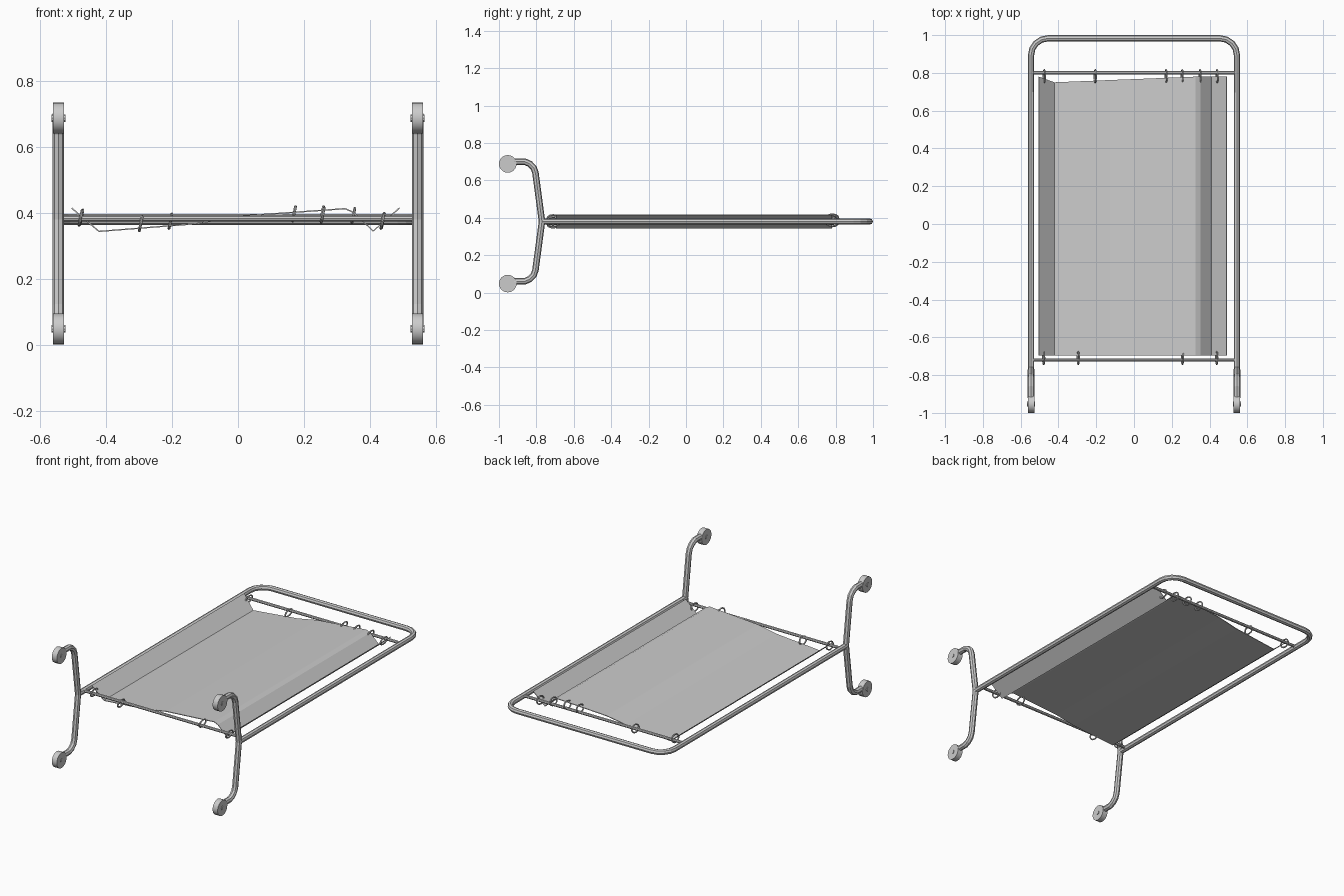
import bpy, bmesh
from math import sin, cos, pi, radians
from mathutils import Matrix

if "Cube" in bpy.data.objects:
    bpy.data.objects.remove(bpy.data.objects["Cube"])

Z = 0.38      # height of the frame plane
X = 0.545     # half width between side rails


def finish(obj):
    bpy.ops.object.select_all(action='DESELECT')
    obj.select_set(True)
    bpy.context.view_layer.objects.active = obj
    return obj


def tube(name, pts, r, cyclic=False, res=2):
    cu = bpy.data.curves.new(name, 'CURVE')
    cu.dimensions = '3D'
    cu.bevel_depth, cu.bevel_resolution, cu.use_fill_caps = r, res, True
    sp = cu.splines.new('POLY')
    sp.points.add(len(pts) - 1)
    for p, co in zip(sp.points, pts):
        p.co = (*co, 1)
    sp.use_cyclic_u = cyclic
    sp.use_smooth = False
    obj = bpy.data.objects.new(name, cu)
    bpy.context.collection.objects.link(obj)
    finish(obj)
    bpy.ops.object.convert(target='MESH')
    return obj


def disc(name, loc, r, depth, sides):
    bpy.ops.mesh.primitive_cylinder_add(vertices=sides, radius=r, depth=depth,
                                        location=loc, rotation=(0, pi / 2, 0))
    bpy.context.object.name = name
    bpy.ops.object.shade_smooth_by_angle(angle=radians(30))


# Bent U-shaped main frame
right = [(X, -0.77, Z)]
for i in range(5):
    a = i / 4 * pi / 2
    right.append((X - 0.09 + 0.09 * cos(a), 0.893 + 0.09 * sin(a), Z))
tube("main_frame", right + [(-x, y, z) for x, y, z in reversed(right)], 0.0165)

# Cross rods
for name, y in (("back_rod", 0.80), ("front_rod", -0.72)):
    tube(name, [(-X, y, Z + 0.003), (X, y, Z + 0.003)], 0.009)

# Bent feet with wheels at both ends
half = [(-0.92, 0.32), (-0.862, 0.32), (-0.835, 0.308), (-0.815, 0.288),
        (-0.805, 0.26)]
for side, s in (("left", -1), ("right", 1)):
    path = [(y, Z + h) for y, h in half] + [(-0.77, Z)] + \
           [(y, Z - h) for y, h in reversed(half)]
    tube(side + "_foot", [(s * X, y, z) for y, z in path], 0.0175)
    for end, z in (("upper", 0.688), ("lower", 0.048)):
        disc(f"{side}_{end}_wheel", (s * X, -0.953, z), 0.047, 0.034, 24)
        disc(f"{side}_{end}_axle", (s * X, -0.953, z), 0.012, 0.042, 10)

# Hanging folded cloth: x, z, back edge y
folds = [(-0.505, 0.415, 0.78), (-0.422, 0.344, 0.75), (-0.13, 0.367, 0.762),
         (0.0, 0.39, 0.767), (0.325, 0.413, 0.78), (0.35, 0.402, 0.78),
         (0.41, 0.345, 0.78), (0.49, 0.415, 0.78)]
bm = bmesh.new()
rows = [(bm.verts.new((x, -0.695, z)), bm.verts.new((x, y, z))) for x, z, y in folds]
for (a, b), (c, d) in zip(rows, rows[1:]):
    bm.faces.new((a, c, d, b))
me = bpy.data.meshes.new("cloth_panel")
bm.to_mesh(me)
bm.free()
cloth = bpy.data.objects.new("cloth_panel", me)
bpy.context.collection.objects.link(cloth)
solid = cloth.modifiers.new("thickness", 'SOLIDIFY')
solid.thickness, solid.offset = 0.004, 0

# Rings tying the cloth to the rods: x, centre z
back_rings = [(-0.475, 0.387), (-0.205, 0.375), (0.17, 0.397),
              (0.255, 0.397), (0.35, 0.392), (0.44, 0.377)]
front_rings = [(-0.478, 0.385), (-0.295, 0.368), (0.257, 0.393), (0.438, 0.375)]
for name, y, rings in (("back_ring", 0.783, back_rings),
                       ("front_ring", -0.71, front_rings)):
    for i, (x, z) in enumerate(rings):
        pts = []
        for k in range(12):
            a = k * pi / 6
            h = 0.022 * sin(a)
            pts.append((x + 0.2 * h, y + 0.033 * cos(a), z + h))
        tube(f"{name}_{i + 1}", pts, 0.0045, True, 1)
